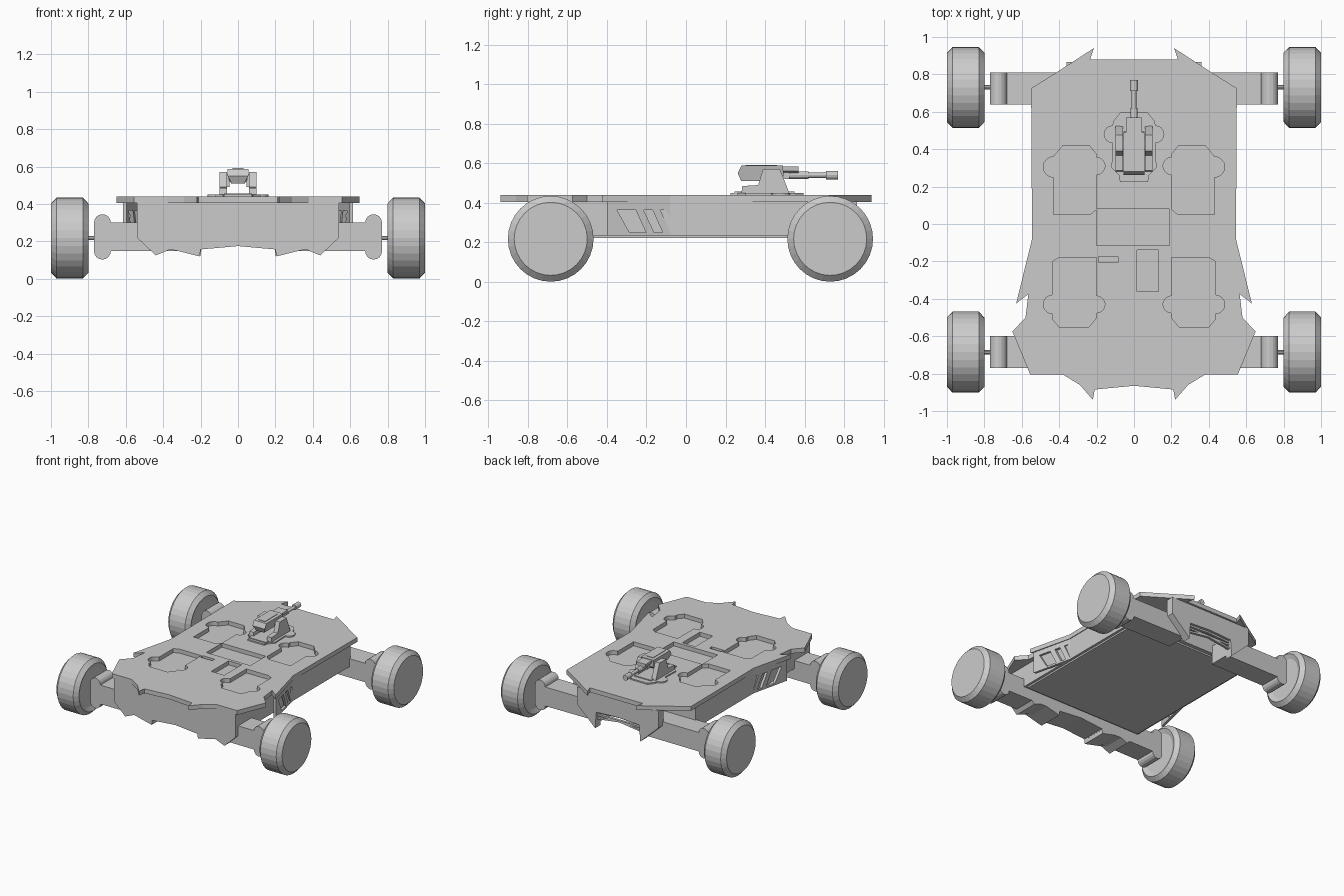
import bpy, bmesh
from math import sin, cos, radians, pi
from mathutils import Vector

if "Cube" in bpy.data.objects:
    bpy.data.objects.remove(bpy.data.objects["Cube"])

ORDER = {'x': lambda u, v, w: (w, u, v),
         'y': lambda u, v, w: (u, w, v),
         'z': lambda u, v, w: (u, v, w)}


def finish(name, bm):
    bmesh.ops.recalc_face_normals(bm, faces=bm.faces)
    me = bpy.data.meshes.new(name)
    bm.to_mesh(me)
    bm.free()
    ob = bpy.data.objects.new(name, me)
    bpy.context.collection.objects.link(ob)
    return ob


def prism(name, pts, axis, a, b):
    """Extrude a 2D outline along an axis from a to b."""
    bm = bmesh.new()
    f = ORDER[axis]
    low = [bm.verts.new(f(u, v, a)) for u, v in pts]
    top = [bm.verts.new(f(u, v, b)) for u, v in pts]
    bm.faces.new(low)
    bm.faces.new(top)
    n = len(pts)
    for i in range(n):
        j = (i + 1) % n
        bm.faces.new((low[i], low[j], top[j], top[i]))
    return finish(name, bm)


def lathe(name, profile, axis, centre, n):
    """Revolve (distance, radius) pairs round an axis."""
    bm = bmesh.new()
    f, c = ORDER[axis], Vector(centre)
    rings = [[bm.verts.new(c + Vector(f(r * cos(2 * pi * i / n), r * sin(2 * pi * i / n), d)))
              for i in range(n)] for d, r in profile]
    for p, q in zip(rings, rings[1:]):
        for i in range(n):
            j = (i + 1) % n
            bm.faces.new((p[i], p[j], q[j], q[i]))
    bm.faces.new(rings[0])
    bm.faces.new(rings[-1])
    return finish(name, bm)


def rect(u0, u1, v0, v1):
    return [(u0, v0), (u1, v0), (u1, v1), (u0, v1)]


def arc(cu, cv, r, a0, a1, n=8):
    return [(cu + r * cos(radians(a0 + (a1 - a0) * i / n)),
             cv + r * sin(radians(a0 + (a1 - a0) * i / n))) for i in range(n + 1)]


def flip(pts):
    return [(-u, v) for u, v in pts]


def both(half):
    """Complete a right-half outline with its mirror image."""
    return half + [(-u, v) for u, v in reversed(half) if abs(u) > 1e-6]


def cut(ob, outlines, axis, a, b):
    for pts in outlines:
        c = prism("cutter", pts, axis, a, b)
        c.hide_render = True
        m = ob.modifiers.new("cut", 'BOOLEAN')
        m.operation, m.solver, m.object = 'DIFFERENCE', 'EXACT', c
        bpy.context.view_layer.objects.active = ob
        bpy.ops.object.modifier_apply(modifier=m.name)
        bpy.data.objects.remove(c)


# Deck plate with spiked outline and pockets
deck = prism("deck_plate", both([
    (0, -.865), (.21, -.885), (.22, -.94), (.29, -.86), (.38, -.805), (.555, -.805),
    (.65, -.575), (.58, -.50), (.565, -.375), (.63, -.425), (.545, -.08), (.55, .725),
    (.40, .82), (.215, .94), (.235, .88), (.21, .88)]), 'z', .405, .44)
rear_pocket = ([(.24, .42), (.2, .37)] + arc(.2, .31, .045, 90, 270) +
               [(.2, .08), (.235, .05), (.43, .05)] + arc(.43, .305, .055, -90, 90) + [(.43, .36), (.38, .42)])
front_pocket = ([(.4, -.18), (.2, -.18)] + arc(.2, -.43, .045, 90, 270) +
                [(.2, -.5), (.24, -.55), (.4, -.55), (.435, -.51)] + arc(.435, -.43, .05, -90, 90) + [(.435, -.2)])
cut(deck, [rear_pocket, flip(rear_pocket), front_pocket, flip(front_pocket),
           rect(-.2, .19, -.115, .08), rect(.015, .13, -.36, -.14), rect(-.19, -.085, -.205, -.175)],
    'z', .39, .5)

# Hull under the deck
prism("hull", rect(-.54, .54, -.62, .65), 'z', .235, .408)
prism("hull_floor", rect(-.52, .52, -.58, .62), 'z', .222, .236)

# Front bumper with jagged lower edge
prism("front_bumper", both([(0, .175), (.2, .157), (.205, .12), (.36, .158), (.44, .125), (.54, .22), (.54, .408)]),
      'y', -.80, -.60)

# Rear bumper with an open grille
prism("rear_bumper", both([(0, .26), (.19, .25), (.2, .12), (.36, .27), (.36, .408)]), 'y', .80, .865)
for i, (za, zb) in enumerate([(.235, .235), (.215, .185), (.185, .215)]):
    prism(f"grille_bar_{i}", [(-.2, za), (0, (za + zb) / 2 + .012), (.2, zb), (.2, zb + .014),
                              (0, (za + zb) / 2 + .026), (-.2, za + .014)], 'y', .825, .845)

# Flared side skirts with slanted vents
vents = [[(y, .365), (y + w, .365), (y + w + .052, .25), (y + w * .2 + .045, .25)]
         for y, w in ((-.35, .095), (-.215, .045), (-.13, .03))]
for s, side in ((1, "right"), (-1, "left")):
    skirt = prism(f"{side}_skirt", [(s * .54, -.08), (s * .615, -.40), (s * .595, -.40), (s * .52, -.08)],
                  'z', .235, .408)
    cut(skirt, vents, 'x', s * .5, s * .7)

    # Arms, axles and wheels
    arm = [(.2, .15)] + arc(.725, .148, .045, 180, 360) + arc(.725, .30, .045, 0, 180) + [(.2, .30)]
    for end, wy, ya, yb in (("front", -.685, -.77, -.60), ("rear", .73, .64, .81)):
        prism(f"{end}_{side}_arm", arm if s > 0 else flip(arm), 'y', ya, yb)
        lathe(f"{end}_{side}_axle", [(s * .74, .012), (s * .82, .012)], 'x', (0, wy, .218), 10)
        lathe(f"{end}_{side}_wheel", [(s * d, r) for d, r in
              ((.815, .15), (.80, .185), (.83, .217), (.97, .217), (1.0, .185))], 'x', (0, wy, .218), 32)

# Turret base
prism("turret_base", both([(.075, .225), (.08, .26), (.12, .30)] + arc(.115, .48, .047, -90, 90) +
                          [(.11, .55), (.075, .595)]), 'z', .438, .45)
prism("turret_step", rect(-.075, .075, .245, .55), 'z', .448, .457)

# Turret side brackets with pivot caps
for s, side in ((1, "right"), (-1, "left")):
    prism(f"{side}_turret_bracket", [(.28, .445), (.285, .485), (.365, .49), (.39, .57), (.475, .572), (.525, .445)],
          'x', s * .06, s * .098)
    prism(f"{side}_turret_pivot", rect(.395, .465, .49, .56), 'x', s * .045, s * .065)

# Gun body tapering towards its underside
gun = prism("gun_body", [(.262, .55), (.28, .51), (.47, .51), (.495, .535), (.49, .588), (.28, .588)], 'x', -.055, .055)
for v in gun.data.vertices:
    if v.co.z < .52:
        v.co.x *= .65
prism("gun_housing", both([(.018, .55), (.04, .562), (.042, .583)]), 'y', .48, .57)
prism("gun_mantlet", rect(-.025, .025, .52, .565), 'y', .48, .525)
prism("gun_top_plate", rect(-.03, .03, .30, .46), 'z', .586, .592)

# Barrel and muzzle
lathe("barrel", [(.48, .019), (.62, .019), (.62, .013), (.71, .013), (.71, .022), (.77, .022)],
      'y', (0, 0, .54), 12)
